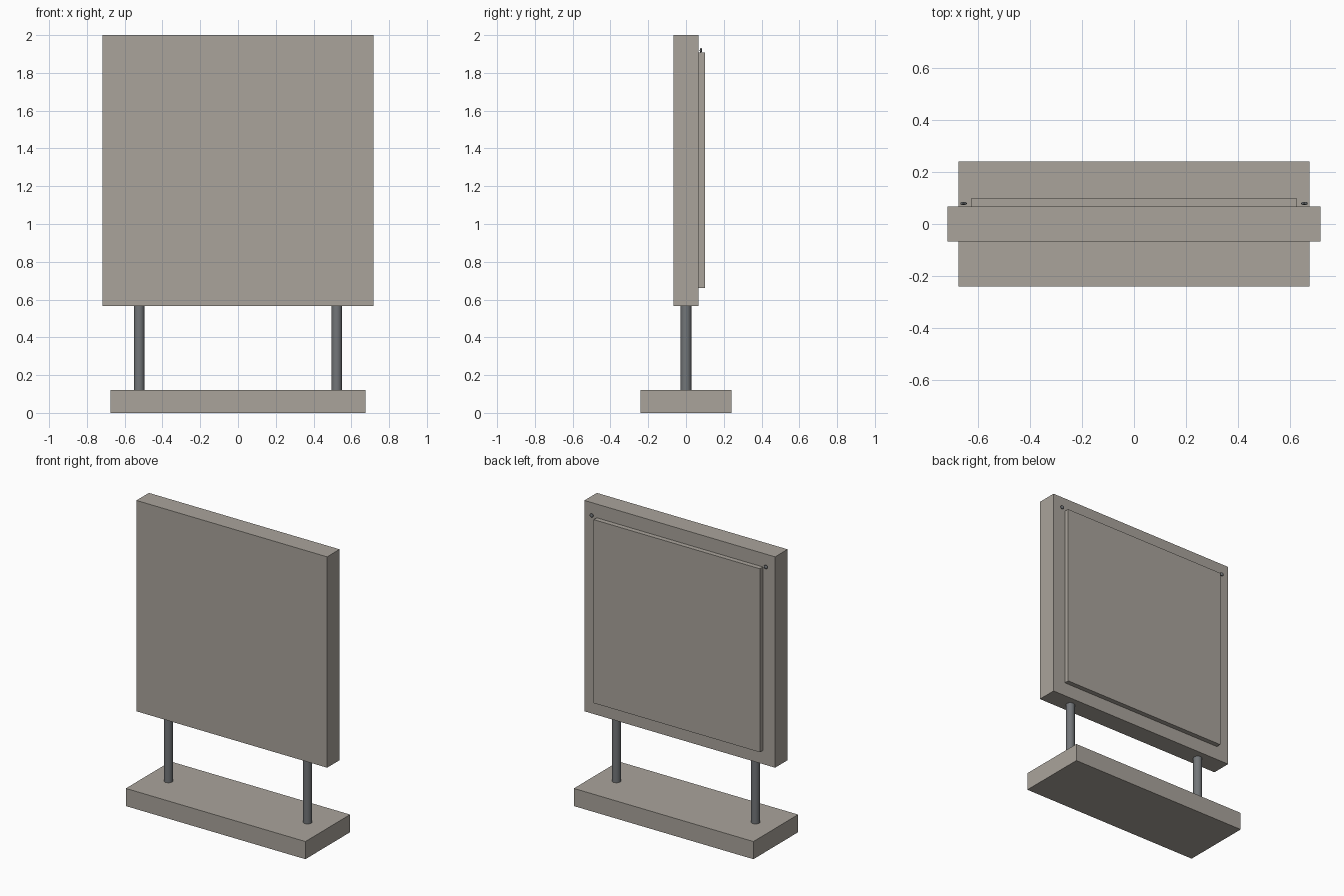
import bpy

cube = bpy.data.objects.get("Cube")
if cube:
    bpy.data.objects.remove(cube, do_unlink=True)


def material(name, rgb, metallic=0.0):
    m = bpy.data.materials.new(name)
    m.use_nodes = True
    color = (*rgb, 1.0)
    m.diffuse_color = color
    m.node_tree.nodes["Principled BSDF"].inputs["Base Color"].default_value = color
    return m


stone = material("warm_grey", (0.40, 0.37, 0.33))
steel = material("steel_grey", (0.17, 0.18, 0.19))


def finish(name, mat):
    obj = bpy.context.object
    obj.name = name
    obj.data.materials.append(mat)
    bpy.ops.object.transform_apply(location=False, rotation=True, scale=True)
    return obj


def box(name, x, y, z, mat):
    """Box from (low, high) extents on each axis."""
    spans = (x, y, z)
    bpy.ops.mesh.primitive_cube_add(size=1, location=[(a + b) / 2 for a, b in spans])
    bpy.context.object.scale = [b - a for a, b in spans]
    return finish(name, mat)


# Base, sign panel and raised back cover
box("base", (-0.675, 0.675), (-0.24, 0.24), (0, 0.12), stone)
box("panel", (-0.717, 0.717), (-0.067, 0.067), (0.567, 2.0), stone)
box("back_cover", (-0.625, 0.625), (0.06, 0.1), (0.66, 1.907), stone)

for side, sign in (("left", 1), ("right", -1)):
    # Round support post
    bpy.ops.mesh.primitive_cylinder_add(
        vertices=32, radius=0.028, depth=0.47, location=(sign * 0.523, 0, 0.342))
    finish(side + "_post", steel)
    bpy.ops.object.shade_smooth_by_angle()

    # Small rounded button at the top corner of the back
    bpy.ops.mesh.primitive_uv_sphere_add(
        segments=16, ring_count=8, radius=0.013, location=(sign * 0.655, 0.079, 1.919))
    bpy.context.object.scale = (1, 0.5, 1)
    finish(side + "_button", steel)
    bpy.ops.object.shade_smooth_by_angle()
